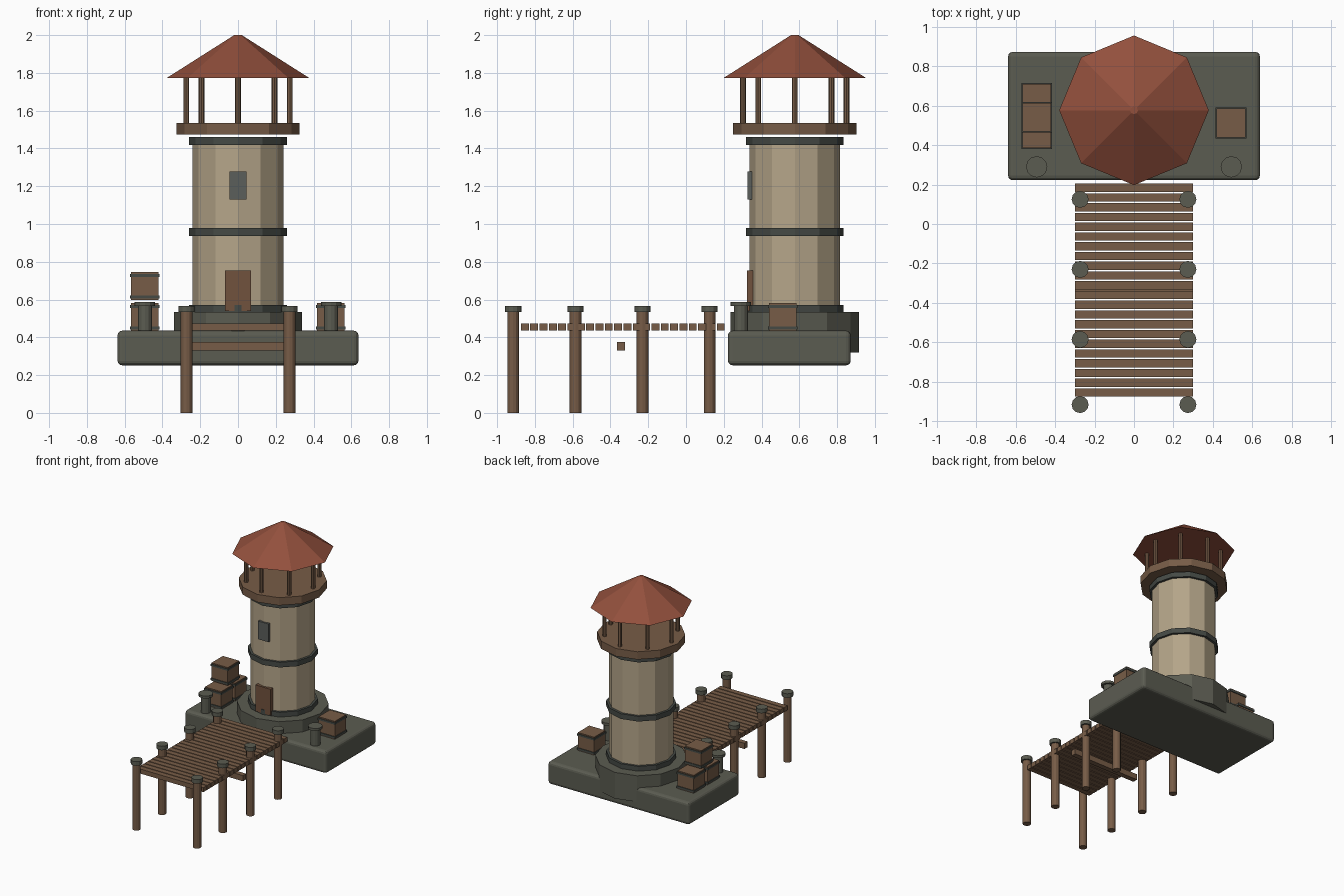
import bpy, bmesh, math
from mathutils import Matrix

if "Cube" in bpy.data.objects:
    bpy.data.objects.remove(bpy.data.objects["Cube"])


def material(name, rgb):
    m = bpy.data.materials.new(name)
    m.diffuse_color = (*rgb, 1)
    m.use_nodes = True
    m.node_tree.nodes["Principled BSDF"].inputs["Base Color"].default_value = m.diffuse_color
    return m


STONE = material("grey stone", (0.105, 0.107, 0.083))
IRON = material("dark iron", (0.060, 0.068, 0.060))
PLASTER = material("sand plaster", (0.46, 0.375, 0.25))
WOOD = material("brown wood", (0.185, 0.108, 0.063))
DOOR = material("door wood", (0.165, 0.085, 0.048))
TILE = material("red tile", (0.29, 0.080, 0.046))
GLASS = material("window grey", (0.105, 0.112, 0.105))


def finish(name, bm, mat):
    me = bpy.data.meshes.new(name)
    bm.to_mesh(me)
    bm.free()
    me.materials.append(mat)
    ob = bpy.data.objects.new(name, me)
    bpy.context.collection.objects.link(ob)
    return ob


def box(name, mat, x, y, z, bevel=0, segments=1):
    """Box from (min, max) ranges."""
    bm = bmesh.new()
    size = [b - a for a, b in (x, y, z)]
    mid = [(a + b) / 2 for a, b in (x, y, z)]
    bmesh.ops.create_cube(bm, size=1, matrix=Matrix.Translation(mid) @ Matrix.Diagonal((*size, 1)))
    if bevel:
        bmesh.ops.bevel(bm, geom=bm.edges[:], offset=bevel, segments=segments,
                        profile=0.5, affect='EDGES')
    return finish(name, bm, mat)


def drum(name, mat, x, y, z0, z1, r, sides=12, r_top=None):
    """Upright prism or cone."""
    bm = bmesh.new()
    bmesh.ops.create_cone(bm, cap_ends=True, segments=sides, radius1=r,
                          radius2=r if r_top is None else r_top, depth=z1 - z0,
                          matrix=Matrix.Translation((x, y, (z0 + z1) / 2)))
    return finish(name, bm, mat)


# Island slab
box("island_slab", STONE, (-0.638, 0.638), (0.222, 0.872), (0.252, 0.435), 0.024, 3)

# Tower
TY = 0.576
drum("tower_footing", STONE, 0, TY, 0.32, 0.533, 0.34)
drum("tower_wall", PLASTER, 0, TY, 0.50, 1.45, 0.24)
for i, z in enumerate((0.53, 0.937, 1.418)):
    drum(f"tower_band_{i}", IRON, 0, TY, z, z + 0.042, 0.259)
box("door", DOOR, (-0.068, 0.068), (0.322, 0.36), (0.54, 0.754))
box("window", GLASS, (-0.046, 0.046), (0.326, 0.36), (1.13, 1.278))

# Lookout and roof
drum("lookout_deck", WOOD, 0, TY, 1.473, 1.536, 0.326)
for i in range(8):
    a = i * math.pi / 4
    drum(f"lookout_post_{i}", WOOD, 0.274 * math.cos(a), TY + 0.274 * math.sin(a),
         1.53, 1.785, 0.0155, 8)
drum("roof", TILE, 0, TY, 1.772, 2.0, 0.379, 8, 0.02)

# Pier
for i in range(22):
    y = 0.184 - i * 0.0494
    box(f"pier_plank_{i}", WOOD, (-0.3, 0.3), (y - 0.021, y + 0.021), (0.436, 0.473))
box("pier_beam", WOOD, (-0.3, 0.3), (-0.364, -0.323), (0.33, 0.376))
for i, y in enumerate((0.125, -0.23, -0.585, -0.915)):
    for side, x in (("left", -0.273), ("right", 0.273)):
        drum(f"pier_post_{side}_{i}", WOOD, x, y, 0, 0.54, 0.031)
        drum(f"pier_post_cap_{side}_{i}", STONE, x, y, 0.533, 0.566, 0.043)

# Mooring bollards
for side, x in (("left", -0.493), ("right", 0.493)):
    drum(f"bollard_{side}", STONE, x, 0.29, 0.43, 0.572, 0.037)
    drum(f"bollard_cap_{side}", STONE, x, 0.29, 0.566, 0.586, 0.054)


def crate(name, x, y, z):
    """Wooden crate with a dark strap near top and bottom."""
    h = 0.073
    box(name, WOOD, (x - h, x + h), (y - h, y + h), (z, z + 0.147))
    w = h + 0.005
    for part, dz in (("lower", 0.008), ("upper", 0.122)):
        box(f"{name}_{part}_strap", IRON, (x - w, x + w), (y - w, y + w),
            (z + dz, z + dz + 0.016))


# Crates
crate("crate_back", -0.493, 0.636, 0.434)
crate("crate_front", -0.493, 0.457, 0.434)
crate("crate_stacked", -0.493, 0.541, 0.598)
crate("crate_right", 0.491, 0.512, 0.434)
